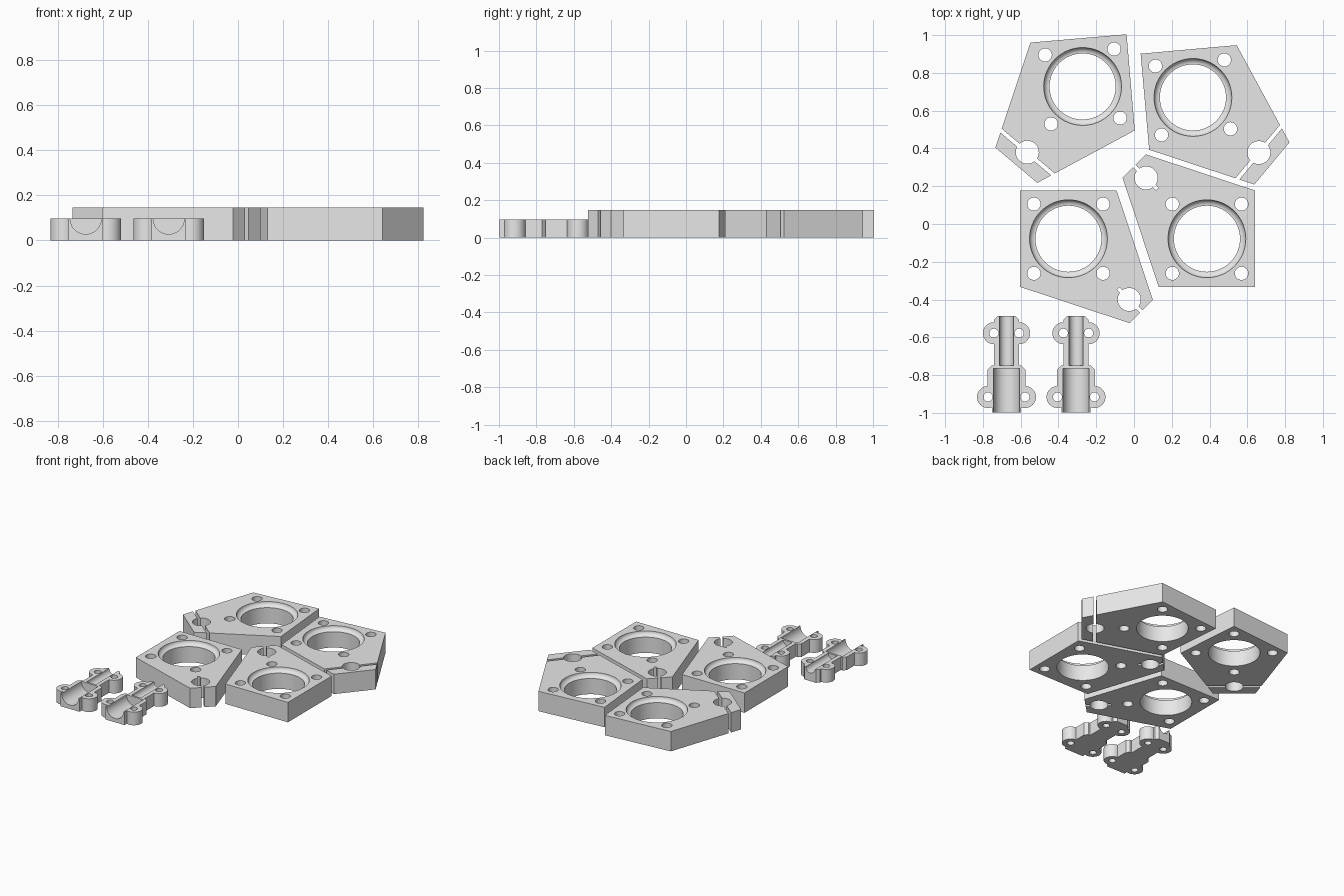
import bpy, bmesh, math
from math import sin, cos, pi, radians
from mathutils import Matrix

if "Cube" in bpy.data.objects:
    bpy.data.objects.remove(bpy.data.objects["Cube"], do_unlink=True)

grey = bpy.data.materials.new("light_grey")
grey.use_nodes = True
grey.diffuse_color = (0.8, 0.8, 0.8, 1)
grey.node_tree.nodes["Principled BSDF"].inputs["Base Color"].default_value = (0.8, 0.8, 0.8, 1)

T = 0.147        # plate thickness
H = 0.097        # bracket height


def make(name, bm):
    bmesh.ops.recalc_face_normals(bm, faces=bm.faces)
    mesh = bpy.data.meshes.new(name)
    bm.to_mesh(mesh)
    bm.free()
    mesh.materials.append(grey)
    obj = bpy.data.objects.new(name, mesh)
    bpy.context.collection.objects.link(obj)
    return obj


def prism(name, points, depth, matrix=Matrix()):
    """Extrude a 2D outline along its local z."""
    bm = bmesh.new()
    face = bm.faces.new([bm.verts.new((x, y, 0)) for x, y in points])
    new = bmesh.ops.extrude_face_region(bm, geom=[face])["geom"]
    bmesh.ops.translate(bm, vec=(0, 0, depth), verts=[v for v in new if isinstance(v, bmesh.types.BMVert)])
    bm.transform(matrix)
    return make(name, bm)


def box(x0, x1, y0, y1, z0, z1):
    return prism("box", [(x0, y0), (x1, y0), (x1, y1), (x0, y1)], z1 - z0,
                 Matrix.Translation((0, 0, z0)))


def cylinder(x, y, z, r, depth, tilt=Matrix(), sides=40):
    circle = [(r * cos(2 * pi * i / sides), r * sin(2 * pi * i / sides)) for i in range(sides)]
    return prism("cylinder", circle, depth, Matrix.Translation((x, y, z)) @ tilt)


def combine(obj, tool, operation="DIFFERENCE"):
    """Apply a boolean and discard the tool."""
    mod = obj.modifiers.new("bool", "BOOLEAN")
    mod.operation, mod.object, mod.solver = operation, tool, "EXACT"
    bpy.context.view_layer.objects.active = obj
    bpy.ops.object.modifier_apply(modifier=mod.name)
    bpy.data.objects.remove(tool, do_unlink=True)


def finish(obj, x, y, angle=0):
    obj.location = (x, y, 0)
    obj.rotation_euler.z = radians(angle)
    bpy.ops.object.select_all(action="DESELECT")
    obj.select_set(True)
    bpy.context.view_layer.objects.active = obj
    bpy.ops.object.shade_smooth_by_angle(angle=radians(30))


def race_cutter():
    """Large bore with a rounded cove around its upper rim."""
    bore, cove = 0.175, 0.031
    arc = [(bore + cove * sin(a * pi / 16), T - cove * cos(a * pi / 16)) for a in range(9)]
    profile = [(0, -0.02), (bore, -0.02)] + arc + [(bore + cove, T + 0.02), (0, T + 0.02)]
    bm = bmesh.new()
    verts = [bm.verts.new((r, 0, z)) for r, z in profile]
    edges = [bm.edges.new(pair) for pair in zip(verts, verts[1:])]
    bmesh.ops.spin(bm, geom=verts + edges, axis=(0, 0, 1), cent=(0, 0, 0),
                   angle=2 * pi, steps=64, use_merge=False)
    bmesh.ops.remove_doubles(bm, verts=bm.verts, dist=0.0001)
    return make("race_cutter", bm)


def plate(name, x, y, angle, end_half, cross_clamp):
    """Motor plate pointing along local +x, with a rod clamp at its tip."""
    corner, tip, rod, screw = 0.361, 0.545, 0.455, 0.102
    obj = prism(name, [(-corner, 0), (0, -corner), (tip, -end_half),
                       (tip, end_half), (0, corner)], T)
    combine(obj, race_cutter())
    for i in range(4):
        a = i * pi / 2
        combine(obj, cylinder(0.259 * cos(a), 0.259 * sin(a), -0.02, 0.035, 0.2))
    combine(obj, cylinder(rod, 0, -0.02, 0.061, 0.2))
    if cross_clamp:
        # Gap across the tip, clamp screws and pointed nut pockets
        combine(obj, box(rod - 0.008, rod + 0.012, -0.4, 0.4, -0.02, 0.2))
        along_x = Matrix.Rotation(pi / 2, 4, "Y")
        stand = Matrix(((0, 0, 1, 0), (1, 0, 0, 0), (0, 1, 0, 0), (0, 0, 0, 1)))
        w = 0.055
        for s in (-screw, screw):
            combine(obj, cylinder(0.325, s, 0.075, 0.03, 0.3, along_x, 32))
            pocket = [(-w, 0.2), (-w, 0.043), (0, 0.012), (w, 0.043), (w, 0.2)]
            combine(obj, prism("pocket", pocket, 0.042,
                               Matrix.Translation((0.307, s, 0)) @ stand))
    else:
        # Gap running lengthwise through the rod hole
        combine(obj, box(rod - 0.082, tip + 0.05, -0.01, 0.01, -0.02, 0.2))
    finish(obj, x, y, angle)


def bracket(name, x):
    """Half-round rod and bearing holder with four screw ears."""
    back, step, front = -0.487, -0.75, -0.997
    c = 0.02
    obj = prism(name, [(-0.077, front), (0.077, front), (0.077, -0.93), (0.1, -0.93),
                       (0.1, step - c), (0.1 - c, step), (0.066, step),
                       (0.066, back - c), (0.066 - c, back), (c - 0.066, back),
                       (-0.066, back - c), (-0.066, step), (c - 0.1, step),
                       (-0.1, step - c), (-0.1, -0.93), (-0.077, -0.93)], H)
    ears = [(s * w, y) for w, y in ((0.067, -0.578), (0.098, -0.916)) for s in (-1, 1)]
    for ex, ey in ears:
        combine(obj, cylinder(ex, ey, 0, 0.058, H), "UNION")
    for ex, ey in ears:
        combine(obj, cylinder(ex, ey, -0.02, 0.024, 0.2, sides=24))
    along_y = Matrix.Rotation(-pi / 2, 4, "X")
    combine(obj, cylinder(0, step, H, 0.037, 0.4, along_y))
    combine(obj, cylinder(0, front - 0.1, H, 0.069, 0.1 - 0.765 - front, along_y))
    finish(obj, x, 0)


plate("back_right_plate", -0.272, 0.728, 229.9, 0.145, True)
plate("back_left_plate", 0.312, 0.67, -39.9, 0.145, True)
plate("front_right_plate", -0.347, -0.078, -45, 0.087, False)
plate("front_left_plate", 0.386, -0.078, 135, 0.087, False)
bracket("outer_rod_bracket", -0.675)
bracket("inner_rod_bracket", -0.307)
